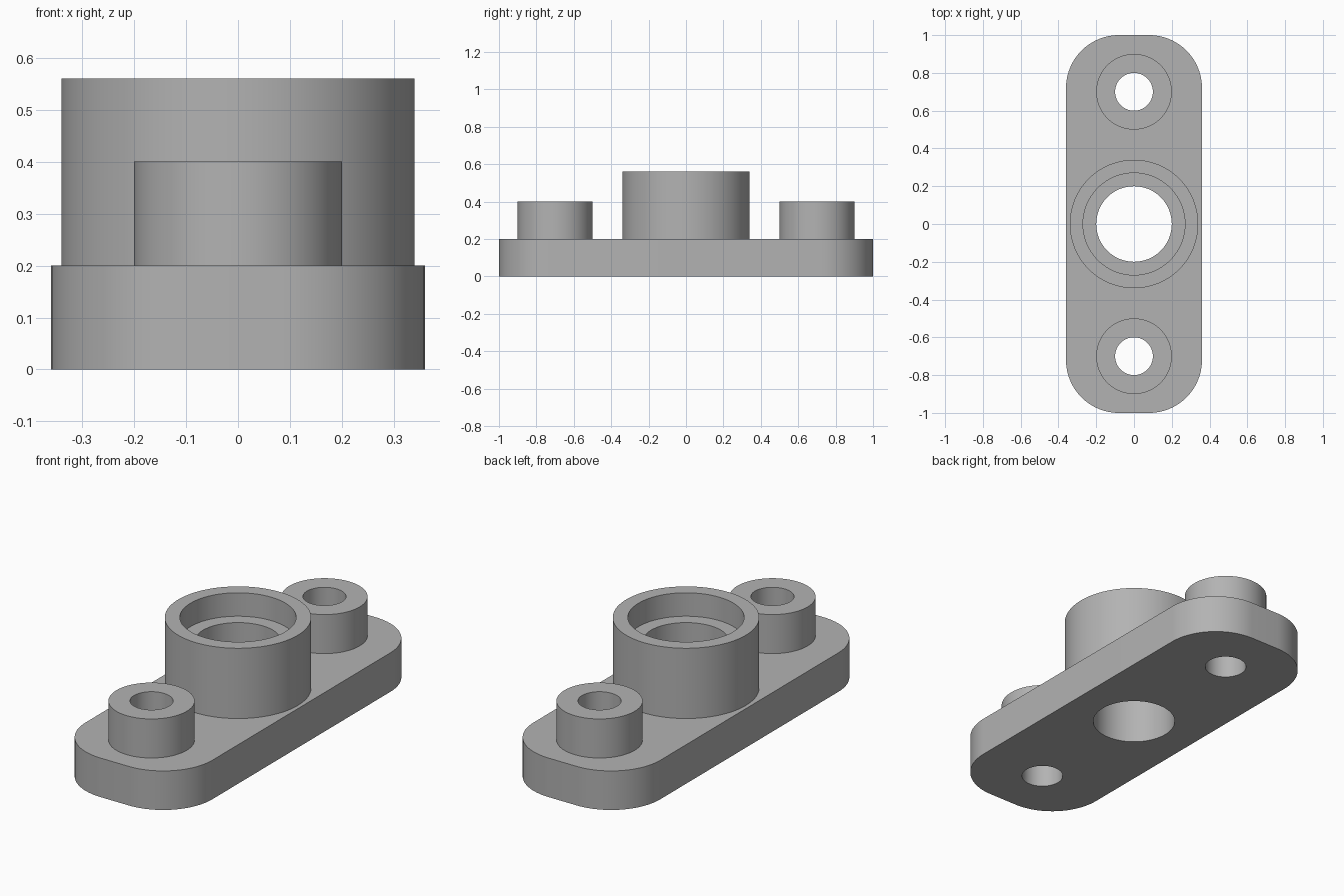
import bpy
import bmesh
import math

default = bpy.data.objects.get("Cube")
if default:
    bpy.data.objects.remove(default, do_unlink=True)

SEGMENTS = 96
PLATE_TOP = 0.2
BOLT_Y = 0.7
OVERLAP = 0.05

grey = bpy.data.materials.new("plain_grey")
grey.use_nodes = True
colour = (0.45, 0.45, 0.45, 1)
grey.diffuse_color = colour
grey.node_tree.nodes["Principled BSDF"].inputs["Base Color"].default_value = colour


def make_object(name, bm):
    mesh = bpy.data.meshes.new(name)
    bm.to_mesh(mesh)
    bm.free()
    mesh.materials.append(grey)
    obj = bpy.data.objects.new(name, mesh)
    bpy.context.collection.objects.link(obj)
    return obj


def cylinder(name, radius, bottom, top, y=0):
    bm = bmesh.new()
    bmesh.ops.create_cone(bm, cap_ends=True, segments=SEGMENTS,
                          radius1=radius, radius2=radius, depth=top - bottom)
    bmesh.ops.translate(bm, verts=bm.verts, vec=(0, y, (top + bottom) / 2))
    return make_object(name, bm)


def combine(target, tool, operation):
    mod = target.modifiers.new(tool.name, 'BOOLEAN')
    mod.operation = operation
    mod.solver = 'EXACT'
    mod.object = tool
    tool.hide_render = True
    bpy.context.view_layer.objects.active = target
    bpy.ops.object.modifier_apply(modifier=mod.name)
    bpy.data.objects.remove(tool, do_unlink=True)


# Base plate with rounded vertical corners
bm = bmesh.new()
bmesh.ops.create_cube(bm, size=1)
bmesh.ops.scale(bm, verts=bm.verts, vec=(0.72, 2, PLATE_TOP))
bmesh.ops.translate(bm, verts=bm.verts, vec=(0, 0, PLATE_TOP / 2))
uprights = [e for e in bm.edges
            if abs(e.verts[0].co.z - e.verts[1].co.z) > PLATE_TOP / 2]
bmesh.ops.bevel(bm, geom=uprights, offset=0.28, segments=24,
                profile=0.5, affect='EDGES')
plate = make_object("flange_plate", bm)

# Raised bosses: the bearing housing and one bolt boss at each end
combine(plate, cylinder("bearing_boss", 0.34, PLATE_TOP - OVERLAP, 0.56), 'UNION')
for side in (-1, 1):
    boss = cylinder("bolt_boss", 0.2, PLATE_TOP - OVERLAP, 0.4, side * BOLT_Y)
    combine(plate, boss, 'UNION')

# Through holes and the wider bearing seat
combine(plate, cylinder("shaft_bore", 0.2, -0.1, 0.7), 'DIFFERENCE')
combine(plate, cylinder("bearing_seat", 0.27, 0.44, 0.7), 'DIFFERENCE')
for side in (-1, 1):
    hole = cylinder("bolt_hole", 0.1, -0.1, 0.7, side * BOLT_Y)
    combine(plate, hole, 'DIFFERENCE')

# Smooth round walls, crisp rims
bpy.ops.object.select_all(action='DESELECT')
plate.select_set(True)
bpy.context.view_layer.objects.active = plate
bpy.ops.object.shade_smooth_by_angle(angle=math.radians(30))
